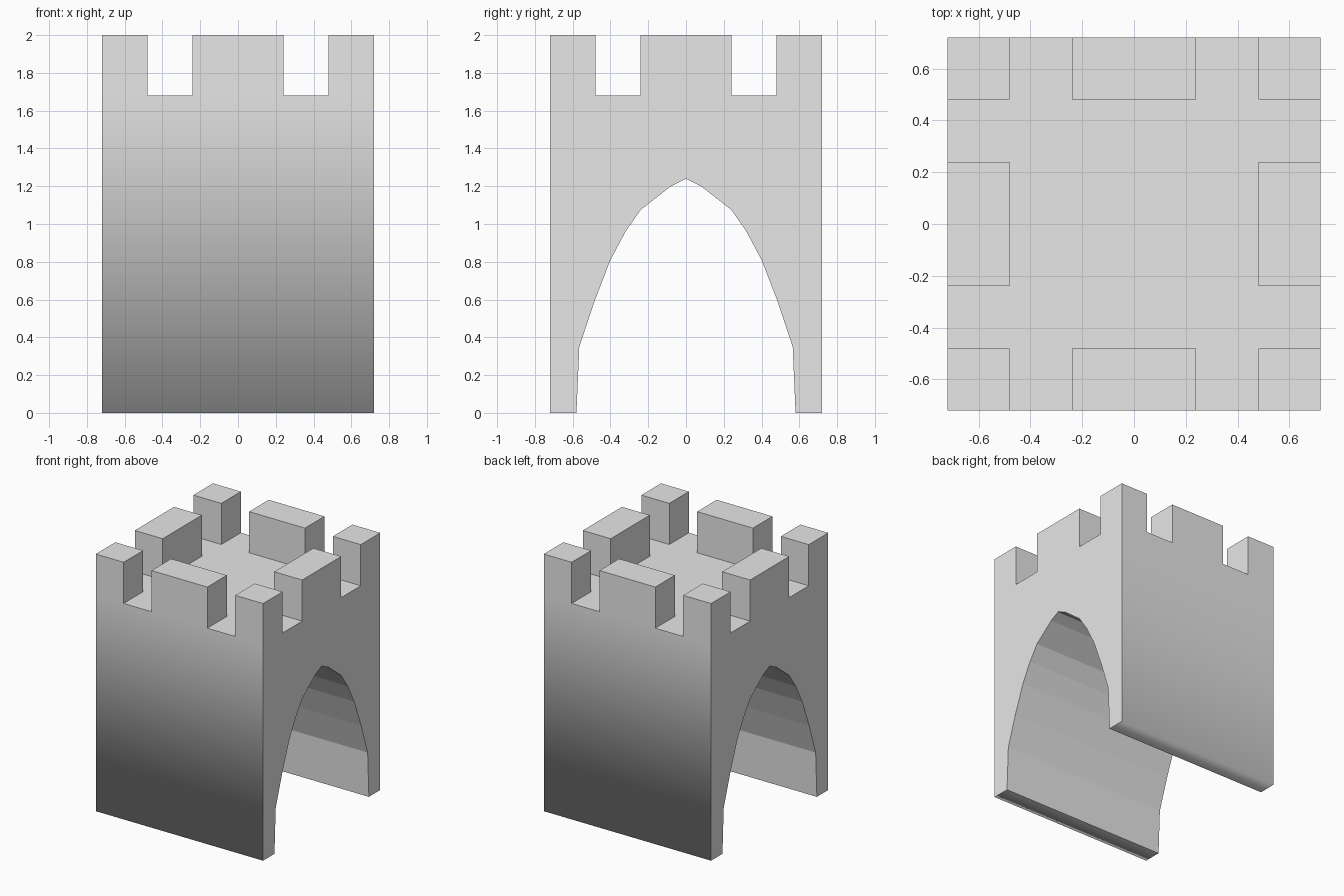
import bpy, bmesh

cube = bpy.data.objects.get("Cube")
if cube:
    bpy.data.objects.remove(cube, do_unlink=True)

DECK, TOP = 1.68, 2.0
CUTS = [-0.72, -0.48, -0.24, 0.24, 0.48, 0.72]   # battlement spacing on both axes

# Stone colour
stone = bpy.data.materials.new("grey stone")
stone.use_nodes = True
grey = (0.8, 0.8, 0.8, 1)
stone.diffuse_color = grey
stone.node_tree.nodes["Principled BSDF"].inputs["Base Color"].default_value = grey

# Gateway cross-section: deck line across the top, pointed arch underneath
half_arch = [(0.58, 0), (0.565, 0.35), (0.485, 0.59), (0.40, 0.81),
             (0.32, 0.96), (0.24, 1.075), (0.08, 1.20)]
arch = half_arch + [(0, 1.24)] + [(-y, z) for y, z in reversed(half_arch)]
profile = [(y, DECK) for y in CUTS] + [(CUTS[-1], 0)] + arch + [(CUTS[0], 0)]

# Sweep the section along x in steps that match the battlements
bm = bmesh.new()
rings = [[bm.verts.new((x, y, z)) for y, z in profile] for x in CUTS]
count = len(profile)
for a, b in zip(rings, rings[1:]):
    for i in range(count):
        j = (i + 1) % count
        bm.faces.new((a[i], a[j], b[j], b[i]))
bm.faces.new(rings[0])
bm.faces.new(list(reversed(rings[-1])))
bmesh.ops.recalc_face_normals(bm, faces=bm.faces[:])

# Outer walls blend softly into the feet; everything else is flat
for f in bm.faces:
    outer_wall = all(abs(v.co.y) > 0.71 for v in f.verts)
    foot = all(v.co.z < 0.01 for v in f.verts)
    f.smooth = outer_wall or foot

# Merlons: raise every other deck cell around the rim
merlons = []
for f in bm.faces:
    if all(abs(v.co.z - DECK) < 0.001 for v in f.verts):
        c = f.calc_center_median()
        on_x = [abs(c.x) < 0.1, abs(c.x) > 0.5]
        on_y = [abs(c.y) < 0.1, abs(c.y) > 0.5]
        if any(on_x) and any(on_y) and (on_x[1] or on_y[1]):
            merlons.append(f)
raised = bmesh.ops.extrude_discrete_faces(bm, faces=merlons)["faces"]
for f in raised:
    for v in f.verts:
        v.co.z = TOP
bmesh.ops.recalc_face_normals(bm, faces=bm.faces[:])

# Merlon sides stay flat
for f in bm.faces:
    if any(v.co.z > DECK + 0.1 for v in f.verts):
        f.smooth = False

mesh = bpy.data.meshes.new("gate_tower")
bm.to_mesh(mesh)
bm.free()
mesh.materials.append(stone)
tower = bpy.data.objects.new("gate_tower", mesh)
bpy.context.collection.objects.link(tower)
